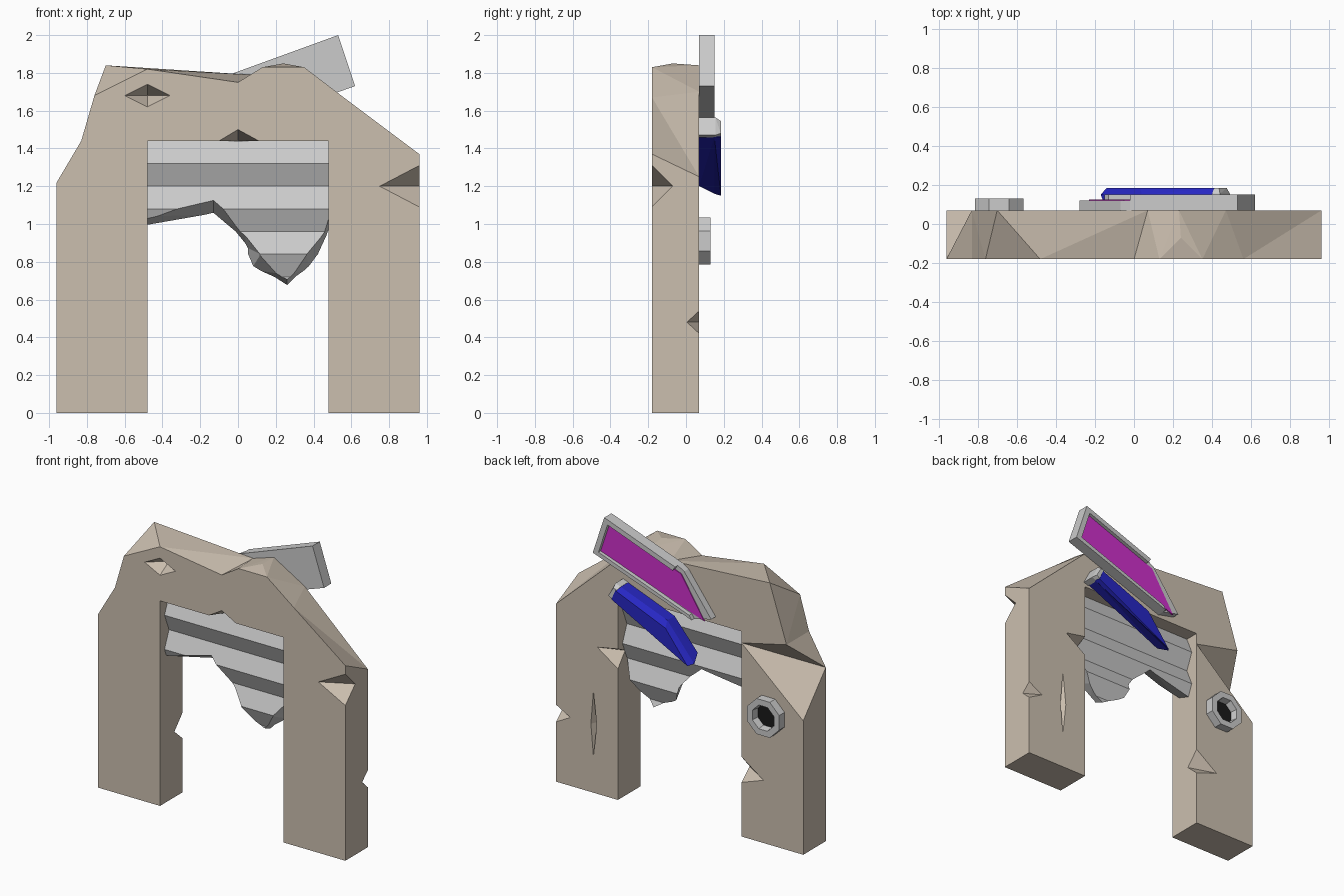
import bpy, bmesh, math
from mathutils import Vector as V

if "Cube" in bpy.data.objects:
    bpy.data.objects.remove(bpy.data.objects["Cube"])


def finish(name, bm, color=None):
    bmesh.ops.recalc_face_normals(bm, faces=bm.faces)
    me = bpy.data.meshes.new(name)
    bm.to_mesh(me)
    bm.free()
    ob = bpy.data.objects.new(name, me)
    bpy.context.collection.objects.link(ob)
    if color:
        m = bpy.data.materials.new(name + "_material")
        m.diffuse_color = (*color, 1)
        m.use_nodes = True
        m.node_tree.nodes["Principled BSDF"].inputs["Base Color"].default_value = m.diffuse_color
        me.materials.append(m)
    return ob


def loft(name, a, b, ya, yb, color=None, axis="y", fan=None):
    """Solid between outline a at depth ya and outline b at depth yb; repeated points merge."""
    bm, cache = bmesh.new(), {}

    def vert(p, d):
        co = (p[0], d, p[1]) if axis == "y" else (d, p[0], p[1])
        if co not in cache:
            cache[co] = bm.verts.new(co)
        return cache[co]
    fa, fb = [vert(p, ya) for p in a], [vert(p, yb) for p in b]
    bm.faces.new(list(dict.fromkeys(fa)))
    bm.faces.new(list(dict.fromkeys(fb)))
    sides, n = [], len(a)
    for i in range(n):
        j = (i + 1) % n
        loop = list(dict.fromkeys([fa[i], fa[j], fb[j], fb[i]]))
        if fan and fan[0] == i:
            tip = bm.verts.new(fan[1])
            for k in range(len(loop)):
                bm.faces.new([loop[k], loop[(k + 1) % len(loop)], tip])
        else:
            sides.append(bm.faces.new(loop))
    bmesh.ops.triangulate(bm, faces=[f for f in sides if len(f.verts) == 4])
    return finish(name, bm, color)


def cut(ob, cutter, op):
    m = ob.modifiers.new(op.lower(), "BOOLEAN")
    m.operation, m.object, m.solver = op, cutter, "EXACT"
    cutter.hide_render = True
    cutter.hide_set(True)


# Stone arch with chipped top
STONE = (0.60, 0.52, 0.43)
opening = [(.96, 0), (.48, 0), (.48, 1.44), (-.48, 1.44), (-.48, 0)]
front = [(-.96, 0), (-.96, 1.22), (-.83, 1.44), (-.76, 1.68), (-.48, 1.82), (0, 1.75),
         (.13, 1.83), (.35, 1.83), (.56, 1.67), (.96, 1.37)] + opening
back = [(-.96, 0), (-.96, 1.22), (-.83, 1.44), (-.70, 1.84), (-.70, 1.84), (.07, 1.79),
        (.23, 1.84), (.23, 1.84), (.47, 1.70), (.96, 1.25)] + opening
arch = loft("stone_arch", front, back, -.18, .07, STONE, fan=(6, (.24, -.07, 1.85)))

# Chips: crease points lie in the stone, rim points on its surface
chips = [
    ([(-.48, .07, 1.36), (-.96, -.18, 1.22)],
     [(-.96, .07, .94), (-.83, .07, 1.44), (-.99, .07, 1.22)]),
    ([(.75, -.18, 1.2), (.96, -.07, 1.2)], [(.96, -.18, 1.31), (.96, -.18, 1.09)]),
    ([(0, -.18, 1.5), (0, -.04, 1.44)], [(-.1, -.18, 1.44), (.11, -.18, 1.44)]),
    ([(-.65, .07, .44), (-.48, -.02, .46)], [(-.48, .07, .56), (-.48, .07, .38)]),
    ([(.85, .07, .48), (.96, .005, .48)], [(.96, .07, .54), (.96, .07, .42)]),
    ([(.64, .07, 1.03), (.48, -.01, 1.02)], [(.48, .07, 1.06), (.48, .07, .92)]),
    ([(-.48, -.08, 1.68)], [(-.6, -.18, 1.68), (-.48, -.18, 1.74),
                            (-.36, -.18, 1.68), (-.48, -.18, 1.62)]),
    ([(.67, .03, .48)], [(.67, .07, .72), (.69, .07, .48), (.67, .07, .25), (.645, .07, .48)]),
]
bm = bmesh.new()
for crease, rim in chips:
    c = sum((V(p) for p in crease), V()) / len(crease)
    vs = [bm.verts.new(c + (V(p) - c) * 1.12) for p in crease + rim]
    bmesh.ops.convex_hull(bm, input=vs)
cut(arch, finish("chip_cutter", bm), "DIFFERENCE")

# Corrugated shutter with a torn lower edge
zs = [1.44 - .12 * i for i in range(8)]
zig = [(-.13 if i % 2 else -.08, z) for i, z in enumerate(zs)]
zig += [(-.11 - y, z) for y, z in reversed(zig)]
shutter = loft("shutter", zig, zig, -.5, .5, axis="x")
top = [(.48, 1.5), (-.48, 1.5)]
torn_front = [(-.48, 1.04), (-.13, 1.14), (.04, .96), (.12, .84), (.26, .73),
              (.36, .84), (.44, .96), (.48, 1.05)] + top
torn_back = [(-.48, .98), (-.13, 1.05), (.04, .88), (.07, .76), (.26, .66),
             (.38, .76), (.42, .83), (.48, .93)] + top
cut(shutter, loft("tear_cutter", torn_front, torn_back, -.14, .03), "INTERSECT")

# Large tilted sign on the back: plate, open frame, coloured panel
plate = [(.53, 2.0), (.62, 1.73), (-.15, 1.46), (-.28, 1.49), (-.07, 1.77), (-.02, 1.80)]
loft("sign_plate", plate, plate, .07, .12)
frame = [(-.02, 1.80), (.53, 2.0), (.62, 1.73), (-.15, 1.46), (-.13, 1.49),
         (.575, 1.745), (.505, 1.955), (0, 1.77)]
loft("sign_frame", frame, frame, .07, .15)
panel = [(.505, 1.955), (.575, 1.745), (-.23, 1.465), (-.05, 1.75)]
loft("sign_panel", panel, panel, .115, .126, (.62, .03, .60))

# Smaller tilted bar sign with grey end cap
bar = [(.46, 1.47), (.42, 1.555), (.04, 1.41), (-.14, 1.20)]
bar_mid = [(.46, 1.46), (.42, 1.555), (.04, 1.41), (-.17, 1.16)]
bar_face = [(.45, 1.46), (.42, 1.53), (.03, 1.37), (-.14, 1.15)]
BLUE = (.02, .02, .55)
loft("bar_sign_base", bar, bar_mid, .07, .15, BLUE)
loft("bar_sign_face", bar_mid, bar_face, .15, .185, BLUE)
cap = [(.49, 1.47), (.44, 1.565), (.40, 1.55), (.45, 1.457)]
cap_face = [(.475, 1.48), (.435, 1.545), (.41, 1.535), (.45, 1.465)]
loft("bar_sign_cap", cap, cap, .07, .155)
loft("bar_sign_cap_bevel", cap, cap_face, .155, .184)


# Eight-sided pipe stub with dark bore
def octagon(r):
    return [(-.69 + r * math.cos(math.radians(22.5 + 45 * k)),
             .91 + r * math.sin(math.radians(22.5 + 45 * k))) for k in range(8)]


bm = bmesh.new()
rings = [[bm.verts.new((x, y, z)) for x, z in octagon(r)]
         for r, y in ((.135, .065), (.135, .13), (.09, .13), (.08, .065))]
for a, b in zip(rings, rings[1:] + rings[:1]):
    for k in range(8):
        bm.faces.new([a[k], a[(k + 1) % 8], b[(k + 1) % 8], b[k]])
finish("pipe_stub", bm)
loft("pipe_bore", octagon(.082), octagon(.082), .06, .08, (.01, .01, .01))
